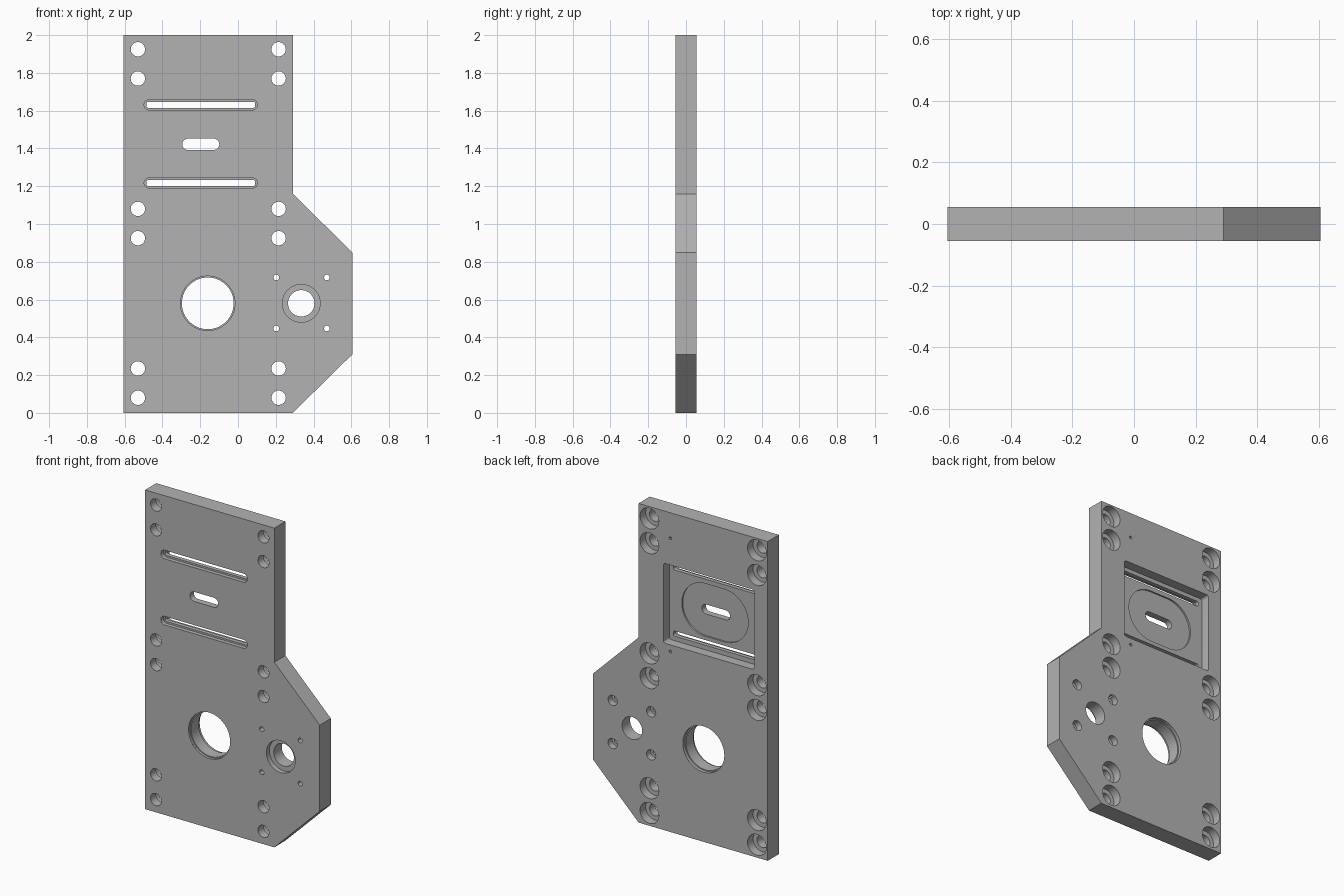
import bpy, bmesh, math

if "Cube" in bpy.data.objects:
    bpy.data.objects.remove(bpy.data.objects["Cube"], do_unlink=True)

HALF = 0.055   # half the plate thickness
FAR = 0.2      # beyond either face


def make_material(name, rgb):
    mat = bpy.data.materials.new(name)
    mat.use_nodes = True
    color = (*rgb, 1.0)
    mat.diffuse_color = color
    mat.node_tree.nodes["Principled BSDF"].inputs["Base Color"].default_value = color
    return mat


def prism(name, outline, y0, y1):
    """Extrude an x-z outline from y0 to y1."""
    bm = bmesh.new()
    base = bm.faces.new([bm.verts.new((x, y0, z)) for x, z in outline])
    top = bmesh.ops.extrude_face_region(bm, geom=[base])["geom"]
    bmesh.ops.translate(bm, vec=(0, y1 - y0, 0),
                        verts=[v for v in top if isinstance(v, bmesh.types.BMVert)])
    bmesh.ops.recalc_face_normals(bm, faces=bm.faces)
    mesh = bpy.data.meshes.new(name)
    bm.to_mesh(mesh)
    bm.free()
    obj = bpy.data.objects.new(name, mesh)
    bpy.context.collection.objects.link(obj)
    return obj


def rounded(cx, cz, hw, hh, r, steps=8):
    """Rounded rectangle outline, also used for circles and slots."""
    points = []
    for corner, (sx, sz) in enumerate([(1, 1), (-1, 1), (-1, -1), (1, -1)]):
        for i in range(steps + 1):
            a = (corner + i / steps) * math.pi / 2
            p = (cx + sx * (hw - r) + r * math.cos(a),
                 cz + sz * (hh - r) + r * math.sin(a))
            if not points or math.dist(p, points[-1]) > 1e-5:
                points.append(p)
    if math.dist(points[0], points[-1]) < 1e-5:
        points.pop()
    return points


# Plate blank
plate = prism("mounting_plate",
              [(-0.605, 0), (0.29, 0), (0.605, 0.31), (0.605, 0.85),
               (0.29, 1.16), (0.29, 2), (-0.605, 2)], -HALF, HALF)
plate.data.materials.append(make_material("grey metal", (0.45, 0.45, 0.45)))
bpy.context.view_layer.objects.active = plate
plate.select_set(True)


def cut(outline, y0=-FAR, y1=FAR):
    cutter = prism("cutter", outline, y0, y1)
    cutter.hide_render = True
    mod = plate.modifiers.new("cut", 'BOOLEAN')
    mod.operation = 'DIFFERENCE'
    mod.solver = 'EXACT'
    mod.object = cutter
    bpy.ops.object.modifier_apply(modifier=mod.name)
    bpy.data.objects.remove(cutter, do_unlink=True)


def bore(x, z, r, y0=-FAR, y1=FAR, steps=8):
    cut(rounded(x, z, r, r, r, steps), y0, y1)


# Fixing holes, counterbored from the back
for x in (-0.53, 0.215):
    for z in (0.08, 0.235, 0.925, 1.08, 1.77, 1.925):
        bore(x, z, 0.038)
        bore(x, z, 0.065, y0=0.0)

# Large opening with a narrow lip
bore(-0.16, 0.58, 0.137, steps=14)
bore(-0.16, 0.58, 0.144, y1=-HALF + 0.015, steps=14)
bore(-0.16, 0.58, 0.144, y0=HALF - 0.02, steps=14)

# Bearing seat and its four screw holes
bore(0.335, 0.58, 0.07, steps=12)
bore(0.335, 0.58, 0.1, y1=-HALF + 0.03, steps=12)
for x in (0.203, 0.47):
    for z in (0.447, 0.717):
        bore(x, z, 0.015, steps=5)
        bore(x, z, 0.032, y0=0.015, steps=6)

# Rear pocket with a shallow oval recess and centre slot
MX, MZ = -0.197, 1.422
cut(rounded(MX, MZ, 0.315, 0.25, 0.015, 4), y0=-0.005)
cut(rounded(MX, MZ, 0.23, 0.165, 0.165, 12), y0=-0.015)
cut(rounded(MX, MZ, 0.098, 0.03, 0.03))

# Long stepped slots
for z in (MZ - 0.205, MZ + 0.209):
    cut(rounded(MX, z, 0.3, 0.027, 0.027), y1=-0.03)
    cut(rounded(MX, z, 0.288, 0.016, 0.01, 4))

# Small blind locating holes on the back
for z in (1.13, 1.84):
    bore(0.07, z, 0.009, y0=0.02, steps=3)

bpy.ops.object.shade_smooth_by_angle(angle=math.radians(30))
